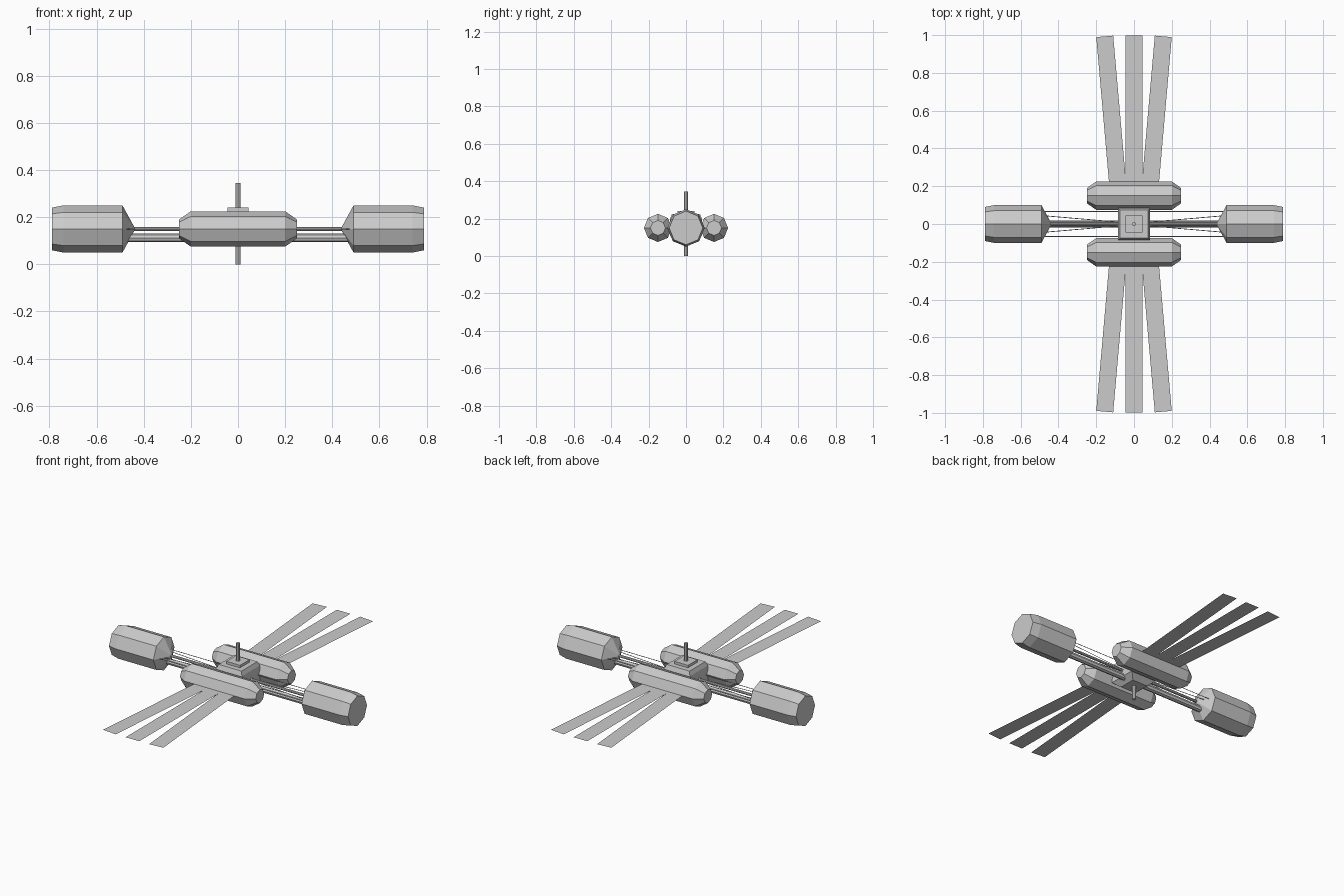
import bpy, bmesh
from math import pi, sin, cos, radians
from mathutils import Vector, Matrix

if "Cube" in bpy.data.objects:
    bpy.data.objects.remove(bpy.data.objects["Cube"])

MID = 0.15  # height of the main axis


def finish(name, bm):
    mesh = bpy.data.meshes.new(name)
    bmesh.ops.remove_doubles(bm, verts=bm.verts, dist=1e-5)
    bm.to_mesh(mesh)
    bm.free()
    ob = bpy.data.objects.new(name, mesh)
    bpy.context.collection.objects.link(ob)
    return ob


def loft(name, profile, sides, matrix, phase=0.0):
    """Rings of (radius, height) stacked along local z, capped at both ends."""
    bm = bmesh.new()
    rings = [[bm.verts.new((r * cos(phase + 2 * pi * i / sides),
                            r * sin(phase + 2 * pi * i / sides), h))
              for i in range(sides)] for r, h in profile]
    for a, b in zip(rings, rings[1:]):
        for i in range(sides):
            j = (i + 1) % sides
            bm.faces.new((a[i], a[j], b[j], b[i]))
    bm.faces.new(rings[0][::-1])
    bm.faces.new(rings[-1])
    bm.transform(matrix)
    return finish(name, bm)


def rod(name, a, b, radius, sides=8):
    a, b = Vector(a), Vector(b)
    d = b - a
    m = Matrix.Translation(a) @ d.to_track_quat('Z', 'Y').to_matrix().to_4x4()
    return loft(name, [(radius, 0), (radius, d.length)], sides, m)


UP = Matrix.Identity(4)
for side, label in ((1, "right"), (-1, "left")):
    # End modules: octagonal drums with a cone facing the hub
    along = Matrix.Translation((0, 0, MID)) @ Matrix.Rotation(side * pi / 2, 4, 'Y')
    loft(label + "_end_module",
         [(0.008, 0.44), (0.1, 0.49), (0.1, 0.74), (0.09, 0.79)], 8, along)
    # Connecting spars and bracing wires
    rod(label + "_upper_spar", (0, 0, MID), (side * 0.46, 0, MID), 0.008)
    rod(label + "_lower_spar", (0, 0, 0.112), (side * 0.5, 0, 0.112), 0.018)
    for s in (1, -1):
        rod(label + "_straight_wire", (side * 0.07, s * 0.066, MID),
            (side * 0.5, s * 0.066, MID), 0.002, 4)
        rod(label + "_diagonal_wire", (side * 0.08, s * 0.01, MID),
            (side * 0.49, s * 0.045, MID), 0.002, 4)

for side, label in ((1, "rear"), (-1, "front")):
    # Side pods with tapered ends
    pod = Matrix.Translation((0, side * 0.15, MID)) @ Matrix.Rotation(pi / 2, 4, 'Y')
    loft(label + "_pod",
         [(0.04, -0.25), (0.075, -0.2), (0.075, 0.2), (0.04, 0.25)], 8, pod)
    # Fan of three flat solar blades
    for k in (-1, 0, 1):
        bm = bmesh.new()
        vs = [bm.verts.new(p) for p in ((-0.045, 0.15, 0), (0.045, 0.15, 0),
                                        (0.045, 0.997, 0), (-0.045, 0.997, 0))]
        bm.faces.new(vs)
        bm.transform(Matrix.Rotation(0 if side > 0 else pi, 4, 'Z')
                     @ Matrix.Translation((k * 0.068, 0, MID))
                     @ Matrix.Rotation(radians(-5 * k), 4, 'Z'))
        finish(label + "_solar_blade", bm)

# Central hub: square block with chamfered top and bottom, and a cap plate
q = 2 ** 0.5
loft("hub", [(0.05 * q, 0.08), (0.085 * q, 0.11), (0.085 * q, 0.2), (0.075 * q, 0.225)],
     4, UP, pi / 4)
loft("hub_cap", [(0.045 * q, 0.22), (0.045 * q, 0.24)], 4, UP, pi / 4)

# Vertical mast through the hub
rod("mast", (0, 0, 0), (0, 0, 0.345), 0.011)
